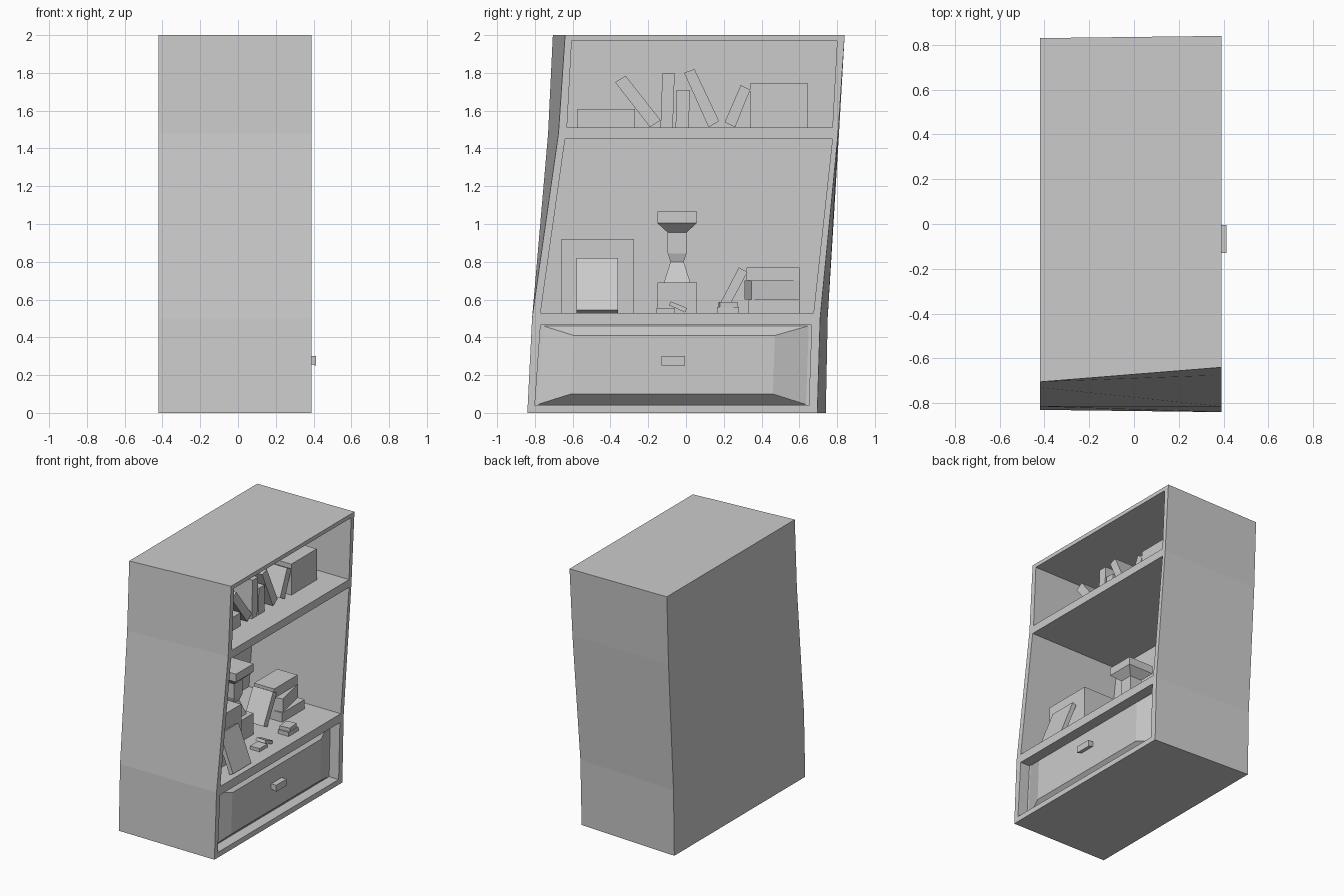
import bpy, bmesh, math
from mathutils import Matrix, Vector

if "Cube" in bpy.data.objects:
    bpy.data.objects.remove(bpy.data.objects["Cube"])


def loft(name, rings):
    """Closed solid skinned through rings of equal point count."""
    bm = bmesh.new()
    vs = [[bm.verts.new(p) for p in r] for r in rings]
    n = len(rings[0])
    for a, b in zip(vs, vs[1:]):
        for i in range(n):
            j = (i + 1) % n
            bm.faces.new((a[i], a[j], b[j], b[i]))
    bm.faces.new(vs[0][::-1])
    bm.faces.new(vs[-1])
    bmesh.ops.recalc_face_normals(bm, faces=bm.faces)
    me = bpy.data.meshes.new(name)
    bm.to_mesh(me)
    bm.free()
    ob = bpy.data.objects.new(name, me)
    bpy.context.collection.objects.link(ob)
    return ob


def prism(name, x0, x1, yz):
    return loft(name, [[(x, y, z) for y, z in yz] for x in (x0, x1)])


def box(name, x0, x1, y0, y1, z0, z1, turn=0, axis='Z'):
    ob = prism(name, x0, x1, [(y0, z0), (y1, z0), (y1, z1), (y0, z1)])
    if turn:
        c = Vector(((x0 + x1) / 2, (y0 + y1) / 2, (z0 + z1) / 2))
        ob.data.transform(Matrix.Translation(c) @ Matrix.Rotation(math.radians(turn), 4, axis)
                          @ Matrix.Translation(-c))
    return ob


# Crooked cabinet shell: z, back left/right y, front left/right y
levels = [(0, -.83, .74, -.84, .695), (.5, -.815, .75, -.815, .71),
          (1.48, -.73, .81, -.675, .805), (2, -.705, .83, -.64, .84)]
cabinet = loft("cabinet", [[(-.42, bl, z), (-.42, br, z), (.39, fr, z), (.39, fl, z)]
                           for z, bl, br, fl, fr in levels])

# Hollow out the drawer bay and two shelf bays
bays = [(.31, [(-.80, .04), (.65, .04), (.665, .465), (-.77, .465)]),
        (-.38, [(-.77, .53), (.675, .53), (.775, 1.45), (-.64, 1.45)]),
        (-.38, [(-.63, 1.51), (.775, 1.51), (.80, 1.97), (-.605, 1.97)])]
bpy.context.view_layer.objects.active = cabinet
for depth, outline in bays:
    cutter = prism("bay_cutter", depth, .5, outline)
    cutter.hide_render = True
    mod = cabinet.modifiers.new("bay", 'BOOLEAN')
    mod.object = cutter
    mod.operation = 'DIFFERENCE'
    mod.solver = 'EXACT'
    bpy.ops.object.modifier_apply(modifier=mod.name)
    bpy.data.objects.remove(cutter)

# Raised drawer front and its handle
loft("drawer_front", [
    [(.305, y, z) for y, z in bays[0][1]],
    [(.37, y, z) for y, z in [(-.61, .10), (.46, .10), (.47, .41), (-.595, .41)]]])
loft("drawer_handle", [
    [(.365, y, z) for y, z in [(-.13, .265), (-.005, .265), (-.005, .30), (-.13, .30)]],
    [(.412, y, z) for y, z in [(-.13, .25), (-.005, .25), (-.005, .30), (-.13, .30)]]])

# Top shelf books and boxes
books = [[(-.375, 1.75), (-.32, 1.785), (-.135, 1.55), (-.19, 1.512)],
         [(-.125, 1.80), (-.06, 1.80), (-.07, 1.51), (-.135, 1.51)],
         [(-.05, 1.71), (.02, 1.71), (.015, 1.51), (-.055, 1.51)],
         [(-.01, 1.80), (.045, 1.82), (.175, 1.545), (.12, 1.512)],
         [(.29, 1.735), (.34, 1.71), (.26, 1.512), (.205, 1.54)]]
for i, outline in enumerate(books):
    prism(f"upper_book_{i + 1}", .04, .21, outline)
box("upper_low_box", .04, .21, -.575, -.27, 1.51, 1.61)
box("upper_tall_box", .05, .21, .34, .645, 1.51, 1.745)

# Chest with a leaning board in front
box("chest", -.05, .22, -.66, -.275, .53, .92)
loft("leaning_board", [[(.335, y, .53), (.365, y, .545), (.257, y, .82), (.227, y, .805)]
                       for y in (-.58, -.36)])

# Square pedestal column: z, half width
profile = [(.53, .105), (.69, .105), (.69, .07), (.80, .035), (.845, .05),
           (.955, .05), (1.005, .105), (1.065, .105)]
cx, cy = -.015, -.047
loft("pedestal", [[(cx + sx * r, cy + sy * r, z) for sx, sy in
                   ((-1, -1), (1, -1), (1, 1), (-1, 1))] for z, r in profile])

# Small loose books near the front
box("small_book_flat", .21, .29, -.155, -.06, .53, .555)
prism("small_book_tilted", .21, .29, [(-.09, .57), (-.08, .59), (.005, .555), (-.005, .532)])
box("small_stack_lower", .22, .31, .165, .28, .53, .56)
box("small_stack_upper", .225, .305, .175, .27, .56, .588, 6)

# Stack of large books with one leaning against it
box("stack_bottom", -.08, .14, .33, .60, .53, .60)
box("stack_middle", -.06, .11, .325, .59, .60, .70, 12)
box("stack_top", -.09, .08, .32, .60, .70, .77)
prism("stack_leaning_book", -.07, .10, [(.165, .55), (.21, .53), (.325, .745), (.28, .77)])
